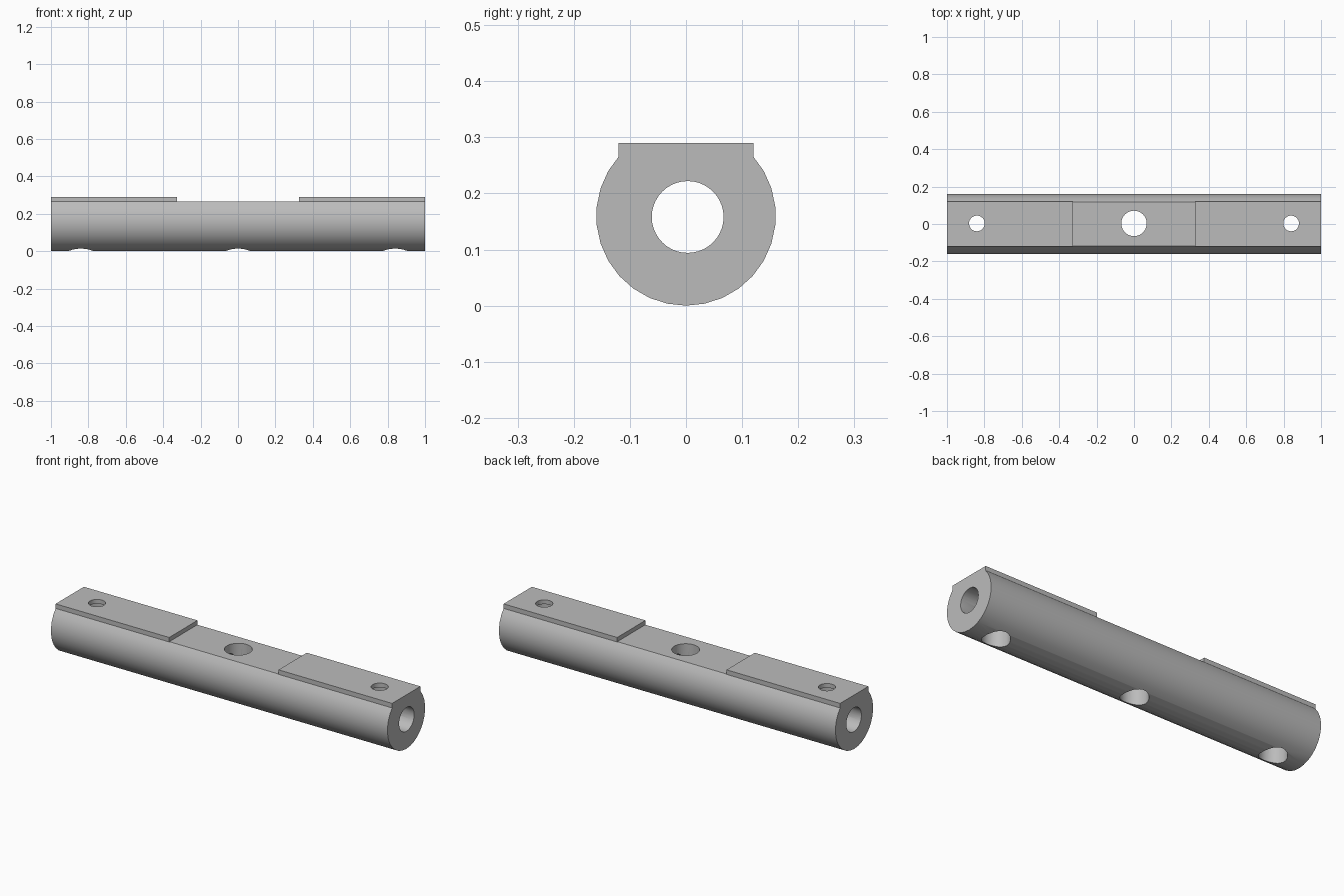
import bpy
import bmesh
from math import cos, sin, radians, asin, degrees
from mathutils import Matrix, Vector

cube = bpy.data.objects.get("Cube")
if cube:
    bpy.data.objects.remove(cube, do_unlink=True)

RADIUS, FLAT_Z, TOP_Z = 0.16, 0.267, 0.29
HOLE_Y = 0.003

grey = bpy.data.materials.new("plain grey")
grey.use_nodes = True
grey.diffuse_color = (0.5, 0.5, 0.5, 1)
grey.node_tree.nodes["Principled BSDF"].inputs["Base Color"].default_value = (0.5, 0.5, 0.5, 1)


def add_object(name, bm):
    bmesh.ops.recalc_face_normals(bm, faces=bm.faces)
    mesh = bpy.data.meshes.new(name)
    bm.to_mesh(mesh)
    bm.free()
    mesh.materials.append(grey)
    obj = bpy.data.objects.new(name, mesh)
    bpy.context.collection.objects.link(obj)
    return obj


def prism(name, profile, x0, x1):
    """Extrude a (y, z) outline along x."""
    bm = bmesh.new()
    face = bm.faces.new([bm.verts.new((x0, y, z)) for y, z in profile])
    moved = bmesh.ops.extrude_face_region(bm, geom=[face])["geom"]
    verts = [v for v in moved if isinstance(v, bmesh.types.BMVert)]
    bmesh.ops.translate(bm, verts=verts, vec=(x1 - x0, 0, 0))
    return add_object(name, bm)


def cylinder(name, radius, start, end):
    start, end = Vector(start), Vector(end)
    axis = end - start
    turn = axis.to_track_quat('Z', 'Y').to_matrix().to_4x4()
    bm = bmesh.new()
    bmesh.ops.create_cone(bm, cap_ends=True, segments=40, radius1=radius, radius2=radius,
                          depth=axis.length, matrix=Matrix.Translation((start + end) / 2) @ turn)
    return add_object(name, bm)


def combine(target, other, operation):
    """Apply a boolean and discard the helper."""
    mod = target.modifiers.new("boolean", 'BOOLEAN')
    mod.operation, mod.solver, mod.object = operation, 'EXACT', other
    bpy.context.view_layer.objects.active = target
    bpy.ops.object.modifier_apply(modifier=mod.name)
    bpy.data.objects.remove(other, do_unlink=True)


# Round bar with a flat top
steps = 22
first = degrees(asin((FLAT_Z - RADIUS) / RADIUS))
sweep = 180 + 2 * first
outline = []
for i in range(steps + 1):
    a = radians(first - sweep * i / steps)
    outline.append((RADIUS * cos(a), RADIUS + RADIUS * sin(a)))
bar = prism("drilled_bar", outline, -1, 1)

# Raised pads at both ends
for x0, x1 in ((-1, -0.325), (0.325, 1)):
    w = 0.12
    pad = prism("end_pad", [(-w, 0.25), (w, 0.25), (w, TOP_Z), (-w, TOP_Z)], x0, x1)
    combine(bar, pad, 'UNION')

# Lengthwise bore
combine(bar, cylinder("bore_cutter", 0.064, (-1.1, HOLE_Y, 0.158), (1.1, HOLE_Y, 0.158)), 'DIFFERENCE')

# Central cross hole
combine(bar, cylinder("centre_cutter", 0.068, (0, HOLE_Y, -0.1), (0, HOLE_Y, 0.4)), 'DIFFERENCE')

# End holes: wide through the bar, narrow through the pads
for x in (-0.84, 0.84):
    combine(bar, cylinder("wide_cutter", 0.068, (x, HOLE_Y, -0.1), (x, HOLE_Y, FLAT_Z)), 'DIFFERENCE')
    combine(bar, cylinder("narrow_cutter", 0.042, (x, HOLE_Y, 0.2), (x, HOLE_Y, 0.4)), 'DIFFERENCE')

# Smooth the round walls, keep the edges crisp
bpy.ops.object.select_all(action='DESELECT')
bar.select_set(True)
bpy.context.view_layer.objects.active = bar
bpy.ops.object.shade_smooth_by_angle(angle=radians(30))
